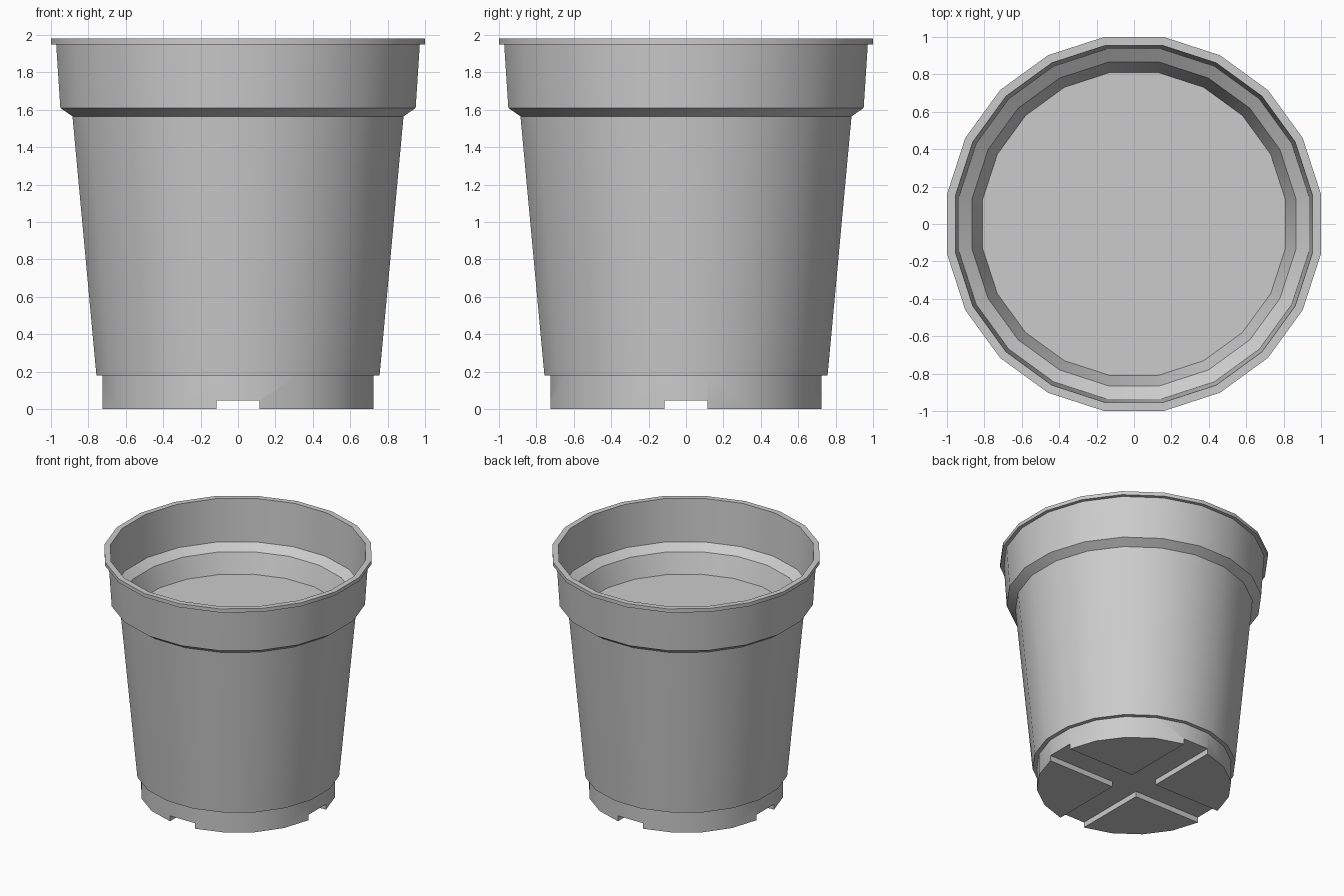
import bpy, bmesh, math

if "Cube" in bpy.data.objects:
    bpy.data.objects.remove(bpy.data.objects["Cube"])

SIDES = 20


def turned(name, profile, cap_start=False, cap_end=False):
    """Turn a profile of (distance to flat side, z) around z with 20 flat sides."""
    bm = bmesh.new()
    k = 1 / math.cos(math.pi / SIDES)
    rings = []
    for r, z in profile:
        ring = []
        for i in range(SIDES):
            a = (i + 0.5) * math.tau / SIDES
            ring.append(bm.verts.new((r * k * math.cos(a), r * k * math.sin(a), z)))
        rings.append(ring)
    for low, high in zip(rings, rings[1:]):
        for i in range(SIDES):
            j = (i + 1) % SIDES
            bm.faces.new((low[i], low[j], high[j], high[i]))
    if cap_start:
        bm.faces.new(rings[0][::-1])
    if cap_end:
        bm.faces.new(rings[-1])
    mesh = bpy.data.meshes.new(name)
    bm.to_mesh(mesh)
    bm.free()
    obj = bpy.data.objects.new(name, mesh)
    bpy.context.collection.objects.link(obj)
    return obj


def activate(obj):
    bpy.ops.object.select_all(action='DESELECT')
    obj.select_set(True)
    bpy.context.view_layer.objects.active = obj


# Pot wall: underside step, tapered body, collar, rim lip and inner wall
pot_wall = turned("pot_wall", [
    (0.72, 0.18), (0.757, 0.18), (0.885, 1.565), (0.95, 1.61),
    (0.972, 1.95), (1.0, 1.95), (1.0, 1.98), (0.955, 1.98),
    (0.935, 1.63), (0.865, 1.58), (0.81, 1.42)])

# Soil surface closing the inside
soil = turned("soil", [(0.81, 1.42)], cap_end=True)

# Base ring, cut by a cross of drainage grooves into four feet
base = turned("base", [(0.725, 0.0), (0.725, 0.19)], cap_start=True, cap_end=True)
for size in ((2.0, 0.23, 0.09), (0.23, 2.0, 0.09)):
    bpy.ops.mesh.primitive_cube_add(size=1)
    cutter = bpy.context.object
    cutter.name = "groove_cutter"
    cutter.scale = size
    cutter.hide_render = True
    activate(base)
    mod = base.modifiers.new("groove", 'BOOLEAN')
    mod.operation = 'DIFFERENCE'
    mod.solver = 'EXACT'
    mod.object = cutter
    bpy.ops.object.modifier_apply(modifier=mod.name)
    bpy.data.objects.remove(cutter)

# Smooth sides with sharp steps
for obj in (pot_wall, base):
    activate(obj)
    bpy.ops.object.shade_smooth_by_angle(angle=math.radians(35))
